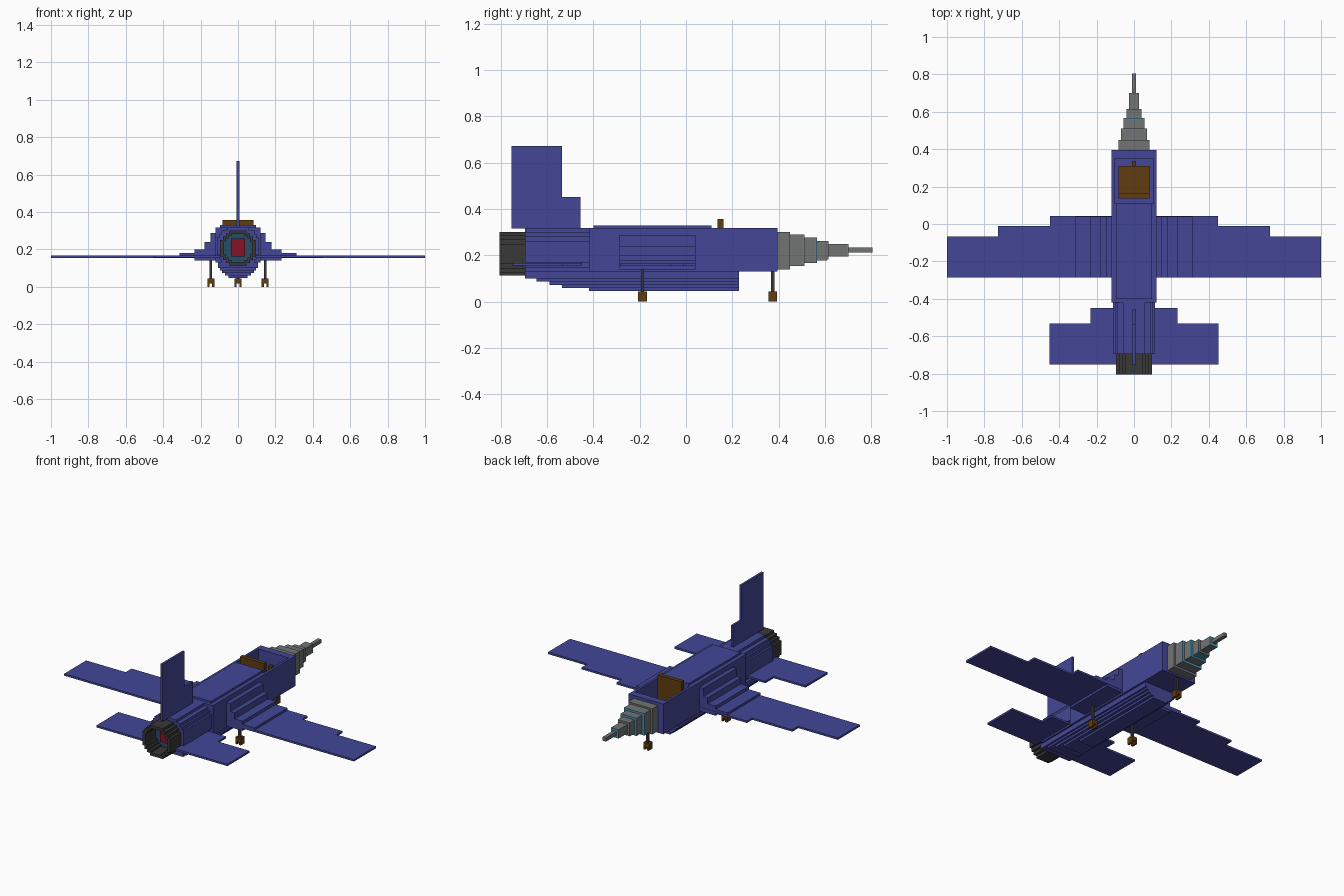
import bpy, bmesh

cube = bpy.data.objects.get("Cube")
if cube:
    bpy.data.objects.remove(cube, do_unlink=True)


def material(name, rgb):
    m = bpy.data.materials.new(name)
    m.use_nodes = True
    m.diffuse_color = (*rgb, 1)
    m.node_tree.nodes["Principled BSDF"].inputs["Base Color"].default_value = (*rgb, 1)
    return m


BLUE = material("navy blue", (0.056, 0.062, 0.31))
GREY = material("nose grey", (0.17, 0.175, 0.175))
DARK = material("dark metal", (0.04, 0.04, 0.04))
BROWN = material("brown", (0.115, 0.046, 0.005))
RED = material("engine red", (0.24, 0.006, 0.018))
TEAL = material("light teal", (0.08, 0.27, 0.4))
DEEP = material("deep teal", (0.018, 0.075, 0.14))


def finish(name, bm, mat):
    bmesh.ops.recalc_face_normals(bm, faces=bm.faces)
    mesh = bpy.data.meshes.new(name)
    bm.to_mesh(mesh)
    bm.free()
    mesh.materials.append(mat)
    ob = bpy.data.objects.new(name, mesh)
    bpy.context.scene.collection.objects.link(ob)
    return ob


def box_bm(x, y, z):
    bm = bmesh.new()
    bmesh.ops.create_cube(bm, size=1)
    for v in bm.verts:
        v.co = [r[0] if c < 0 else r[1] for c, r in zip(v.co, (x, y, z))]
    return bm


def box(name, x, y, z, mat):
    return finish(name, box_bm(x, y, z), mat)


def outline(rows):
    """Symmetric stepped outline from (half width, bottom, top) rows."""
    right = [(w, z) for w, a, b in rows for z in (a, b)]
    return right + [(-w, z) for w, z in reversed(right)]


def prism(name, pts, axis, lo, hi, mat, hole=None):
    """Extrude an outline along y (x,z points) or along z (x,y points)."""
    bm = bmesh.new()

    def ring(points, t):
        return [bm.verts.new((a, t, b) if axis == "y" else (a, b, t)) for a, b in points]

    def skin(r0, r1):
        n = len(r0)
        for i in range(n):
            j = (i + 1) % n
            bm.faces.new((r0[i], r0[j], r1[j], r1[i]))

    a, b = ring(pts, lo), ring(pts, hi)
    skin(a, b)
    if hole:
        c, d = ring(hole, lo), ring(hole, hi)
        skin(c, d)
        skin(a, c)
        skin(b, d)
    else:
        bm.faces.new(a)
        bm.faces.new(b)
    return finish(name, bm, mat)


# Fuselage box with a sunken open cockpit
bm = box_bm((-0.12, 0.12), (-0.42, 0.395), (0.13, 0.318))
top = max(bm.faces, key=lambda f: f.calc_center_median().z)
bmesh.ops.inset_region(bm, faces=[top], thickness=0.03)
for v in top.verts:
    v.co.x = 0.105 if v.co.x > 0 else -0.105
    v.co.y = 0.35 if v.co.y > 0 else 0.11
floor = bmesh.ops.extrude_discrete_faces(bm, faces=[top])["faces"][0]
for v in floor.verts:
    v.co.z = 0.15
finish("fuselage", bm, BLUE)
box("spine", (-0.095, 0.095), (-0.4, 0.11), (0.316, 0.33), BLUE)

# Cockpit fittings
box("seat_base", (-0.082, 0.082), (0.16, 0.31), (0.15, 0.19), BROWN)
box("seat_back", (-0.082, 0.082), (0.137, 0.162), (0.15, 0.358), BROWN)
box("control_stick", (-0.012, 0.012), (0.312, 0.337), (0.15, 0.25), BROWN)

# Stepped belly, each tier reaching further back
belly = [(0.05, 0.047, 0.06, -0.42), (0.07, 0.06, 0.073, -0.535), (0.085, 0.073, 0.087, -0.59),
         (0.097, 0.087, 0.1, -0.645), (0.108, 0.1, 0.13, -0.695)]
for i, (w, a, b, back) in enumerate(belly):
    box(f"belly_tier_{i + 1}", (-w, w), (back, 0.23), (a, b), BLUE)

# Round-stepped engine section and hollow nozzle
engine = [(0.06, 0.11, 0.128), (0.088, 0.128, 0.145), (0.1, 0.145, 0.17), (0.112, 0.17, 0.262),
          (0.1, 0.262, 0.283), (0.088, 0.283, 0.302), (0.06, 0.302, 0.318)]
prism("engine_section", outline(engine), "y", -0.695, -0.42, BLUE)
nozzle = [(0.045, 0.112, 0.127), (0.065, 0.127, 0.143), (0.08, 0.143, 0.163), (0.095, 0.163, 0.25),
          (0.08, 0.25, 0.27), (0.065, 0.27, 0.286), (0.045, 0.286, 0.301)]
cz = 0.2065
bore = [(x * 0.8, cz + (z - cz) * 0.8) for x, z in outline(nozzle)]
prism("exhaust_nozzle", outline(nozzle), "y", -0.805, -0.695, DARK, hole=bore)
prism("exhaust_plate", bore, "y", -0.703, -0.696, DEEP)
box("exhaust_core", (-0.038, 0.038), (-0.712, -0.703), (0.163, 0.258), RED)

# Tapering stepped nose with thin coloured collars
nose = [(0.395, 0.45, 0.083, 0.14, 0.3), (0.45, 0.505, 0.07, 0.153, 0.29),
        (0.505, 0.56, 0.055, 0.167, 0.277), (0.56, 0.615, 0.04, 0.183, 0.263),
        (0.615, 0.695, 0.026, 0.195, 0.25), (0.695, 0.805, 0.012, 0.212, 0.235)]
for i, (y0, y1, w, a, b) in enumerate(nose):
    box(f"nose_step_{i + 1}", (-w, w), (y0, y1), (a, b), GREY)
for i, k in enumerate((1, 2, 4)):
    y0, y1, w, a, b = nose[k]
    box(f"nose_collar_{i + 1}", (-w, w), (y1, y1 + 0.006), (a, b), TEAL)
box("nose_underplate", (-0.04, 0.04), (0.566, 0.61), (0.178, 0.183), TEAL)

# Wings and tailplanes, stepped along the leading edge
for side, s in (("left", 1), ("right", -1)):
    wing = [(0.1, -0.285), (1.0, -0.285), (1.0, -0.068), (0.727, -0.068), (0.727, -0.01),
            (0.45, -0.01), (0.45, 0.042), (0.1, 0.042)]
    prism(f"{side}_wing", [(s * x, y) for x, y in wing], "z", 0.154, 0.166, BLUE)
    tail = [(0.09, -0.75), (0.452, -0.75), (0.452, -0.532), (0.233, -0.532), (0.233, -0.45), (0.09, -0.45)]
    prism(f"{side}_tailplane", [(s * x, y) for x, y in tail], "z", 0.156, 0.168, BLUE)
    # Stair-stepped wing root
    root = [(0.11, 0.14), (0.232, 0.14), (0.232, 0.163), (0.314, 0.163), (0.314, 0.18), (0.232, 0.18),
            (0.232, 0.2), (0.178, 0.2), (0.178, 0.238), (0.148, 0.238), (0.148, 0.288), (0.11, 0.288)]
    prism(f"{side}_wing_root", [(s * x, z) for x, z in root], "y", -0.287, 0.04, BLUE)

# Vertical fin
bm = bmesh.new()
fin = [(-0.753, 0.316), (-0.455, 0.316), (-0.455, 0.453), (-0.535, 0.453), (-0.535, 0.672), (-0.753, 0.672)]
face = bm.faces.new([bm.verts.new((-0.007, y, z)) for y, z in fin])
ext = bmesh.ops.extrude_face_region(bm, geom=[face])["geom"]
for v in ext:
    if isinstance(v, bmesh.types.BMVert):
        v.co.x = 0.007
finish("tail_fin", bm, BLUE)

# Landing gear: strut, axle block and paired wheels
for name, x, y, top_z in (("nose", 0, 0.375, 0.135), ("left", 0.145, -0.188, 0.145), ("right", -0.145, -0.188, 0.145)):
    box(f"{name}_gear_strut", (x - 0.007, x + 0.007), (y - 0.007, y + 0.007), (0.04, top_z), DARK)
    fork = [(-0.019, 0), (-0.007, 0), (-0.007, 0.018), (0.007, 0.018), (0.007, 0), (0.019, 0),
            (0.019, 0.043), (-0.019, 0.043)]
    prism(f"{name}_gear_wheels", [(x + a, z) for a, z in fork], "y", y - 0.019, y + 0.019, BROWN)
